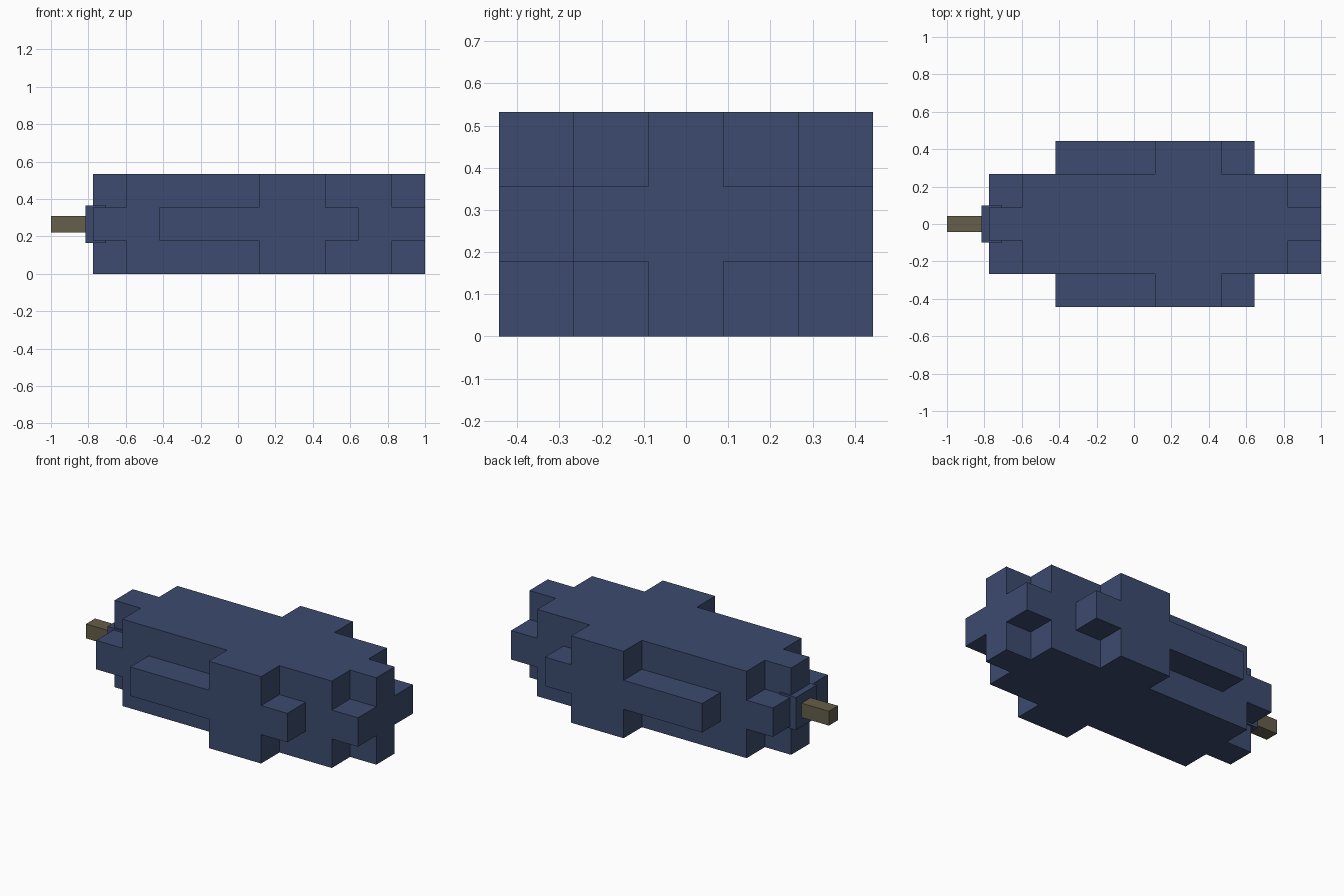
import bpy, bmesh

if "Cube" in bpy.data.objects:
    bpy.data.objects.remove(bpy.data.objects["Cube"])

STEP = 0.1775          # size of one block
X0 = -0.775            # left end of the hull
MID_Z = 1.5 * STEP     # height of the centre line


def material(name, color):
    mat = bpy.data.materials.new(name)
    mat.diffuse_color = (*color, 1)
    mat.use_nodes = True
    mat.node_tree.nodes["Principled BSDF"].inputs["Base Color"].default_value = mat.diffuse_color
    return mat


navy = material("navy blue", (0.045, 0.070, 0.156))
olive = material("olive brown", (0.130, 0.112, 0.069))


def finish(name, bm, mat):
    bmesh.ops.recalc_face_normals(bm, faces=bm.faces)
    mesh = bpy.data.meshes.new(name)
    bm.to_mesh(mesh)
    bm.free()
    mesh.materials.append(mat)
    bpy.context.collection.objects.link(bpy.data.objects.new(name, mesh))


def box(name, x1, x2, half, mat):
    bm = bmesh.new()
    bmesh.ops.create_cube(bm, size=1)
    for v in bm.verts:
        v.co = ((x1 + x2) / 2 + v.co.x * (x2 - x1),
                v.co.y * 2 * half, MID_Z + v.co.z * 2 * half)
    finish(name, bm, mat)


def filled(i, j, k):
    """Block rule: i along the hull, j across it, k up from the middle layer."""
    if not (0 <= i <= 9 and abs(j) <= 2 and abs(k) <= 1):
        return False
    if j == 0:                                  # full-height keel
        return True
    if abs(j) == 1:                             # flanks, notched at both ends
        return k == 0 or 1 <= i <= 8
    return 5 <= i <= 6 or (k == 0 and 2 <= i <= 7)   # side wings


# Hull: outer skin of the block layout
bm = bmesh.new()
for i in range(10):
    for j in range(-2, 3):
        for k in range(-1, 2):
            if not filled(i, j, k):
                continue
            centre = (i, j, k)
            for axis in range(3):
                for side in (-1, 1):
                    near = list(centre)
                    near[axis] += side
                    if filled(*near):
                        continue
                    corners = []
                    for a, b in ((-1, -1), (1, -1), (1, 1), (-1, 1)):
                        p = list(centre)
                        p[axis] += side / 2
                        p[(axis + 1) % 3] += a / 2
                        p[(axis + 2) % 3] += b / 2
                        corners.append(bm.verts.new((X0 + (p[0] + 0.5) * STEP,
                                                     p[1] * STEP,
                                                     MID_Z + p[2] * STEP)))
                    bm.faces.new(corners if side > 0 else corners[::-1])
bmesh.ops.remove_doubles(bm, verts=bm.verts, dist=0.001)
bmesh.ops.dissolve_limit(bm, angle_limit=0.01, verts=bm.verts, edges=bm.edges)
finish("hull", bm, navy)

# Collar and nozzle at the left end
box("collar", -0.815, -0.705, 0.1, navy)
box("nozzle", -1.0, -0.815, 0.044, olive)
